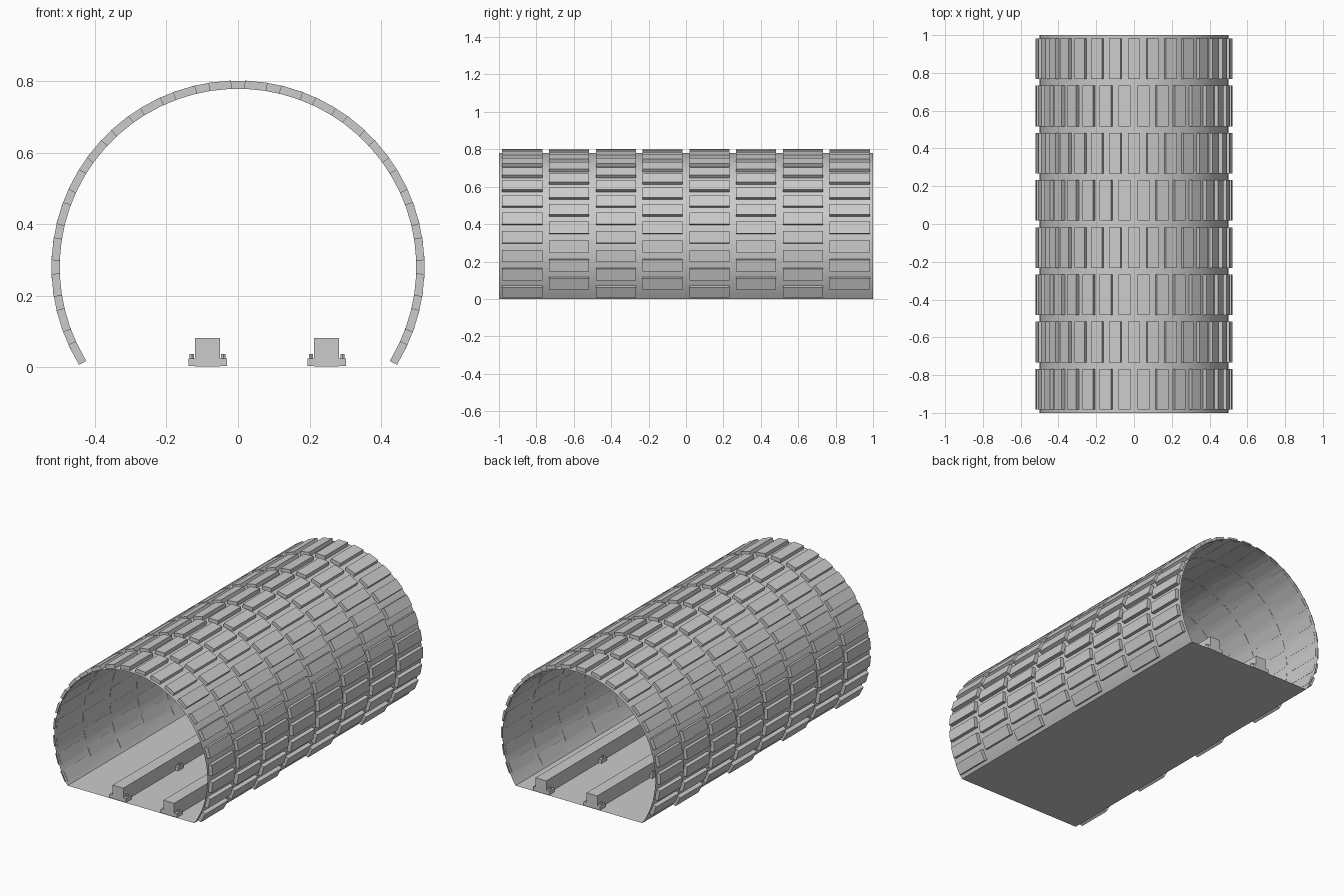
import bpy, bmesh
from math import sin, cos, asin, pi, radians
from mathutils import Matrix, Vector

if "Cube" in bpy.data.objects:
    bpy.data.objects.remove(bpy.data.objects["Cube"])

R, CZ = 0.50, 0.28          # tunnel radius and axis height


def new_object(name, bm):
    mesh = bpy.data.meshes.new(name)
    bm.to_mesh(mesh)
    bm.free()
    ob = bpy.data.objects.new(name, mesh)
    bpy.context.collection.objects.link(ob)
    return ob


def add_box(bm, loc, size, rot=Matrix()):
    m = Matrix.Translation(loc) @ rot @ Matrix.Diagonal((*size, 1))
    bmesh.ops.create_cube(bm, size=1, matrix=m)


# Tunnel wall: thin open-ended arc sheet, closed below by the flat floor
bm = bmesh.new()
a0 = -asin(CZ / R)
n = 64
rings = []
for y in (-1, 1):
    rings.append([bm.verts.new((R * cos(a), y, CZ + R * sin(a)))
                  for a in (a0 + (pi - 2 * a0) * i / n for i in range(n + 1))])
front, back = rings
for i in range(n):
    bm.faces.new((front[i], back[i], back[i + 1], front[i + 1])).smooth = True
new_object("tunnel_wall", bm)

bm = bmesh.new()
w = R * cos(a0)
bm.faces.new([bm.verts.new(p) for p in ((-w, -1, 0), (-w, 1, 0), (w, 1, 0), (w, -1, 0))])
new_object("floor", bm)

# Staggered courses of bricks around the outside
STEP = 11.25
bm = bmesh.new()
for row in range(8):
    count = 22 if row % 2 == 0 else 21
    y = -0.875 + 0.25 * row
    for i in range(count):
        a = radians(90 + (i - (count - 1) / 2) * STEP)
        r = 0.5095
        add_box(bm, Vector((r * cos(a), y, CZ + r * sin(a))), (0.023, 0.215, 0.063),
                Matrix.Rotation(-a, 4, 'Y'))
new_object("bricks", bm)

# Rails with paired clips and bolts along both sides
for name, x in (("left_rail", -0.085), ("right_rail", 0.248)):
    bm = bmesh.new()
    add_box(bm, Vector((x, 0, 0.042)), (0.07, 2, 0.08))
    new_object(name, bm)

    bm = bmesh.new()
    for k in range(5):
        y = -0.975 + 0.4875 * k
        for s in (-1, 1):
            add_box(bm, Vector((x + s * 0.043, y, 0.014)), (0.022, 0.05, 0.022))
            bmesh.ops.create_cone(bm, cap_ends=True, segments=6, radius1=0.007, radius2=0.007,
                                  depth=0.014,
                                  matrix=Matrix.Translation((x + s * 0.044, y, 0.030)))
    new_object(name + "_clips", bm)
